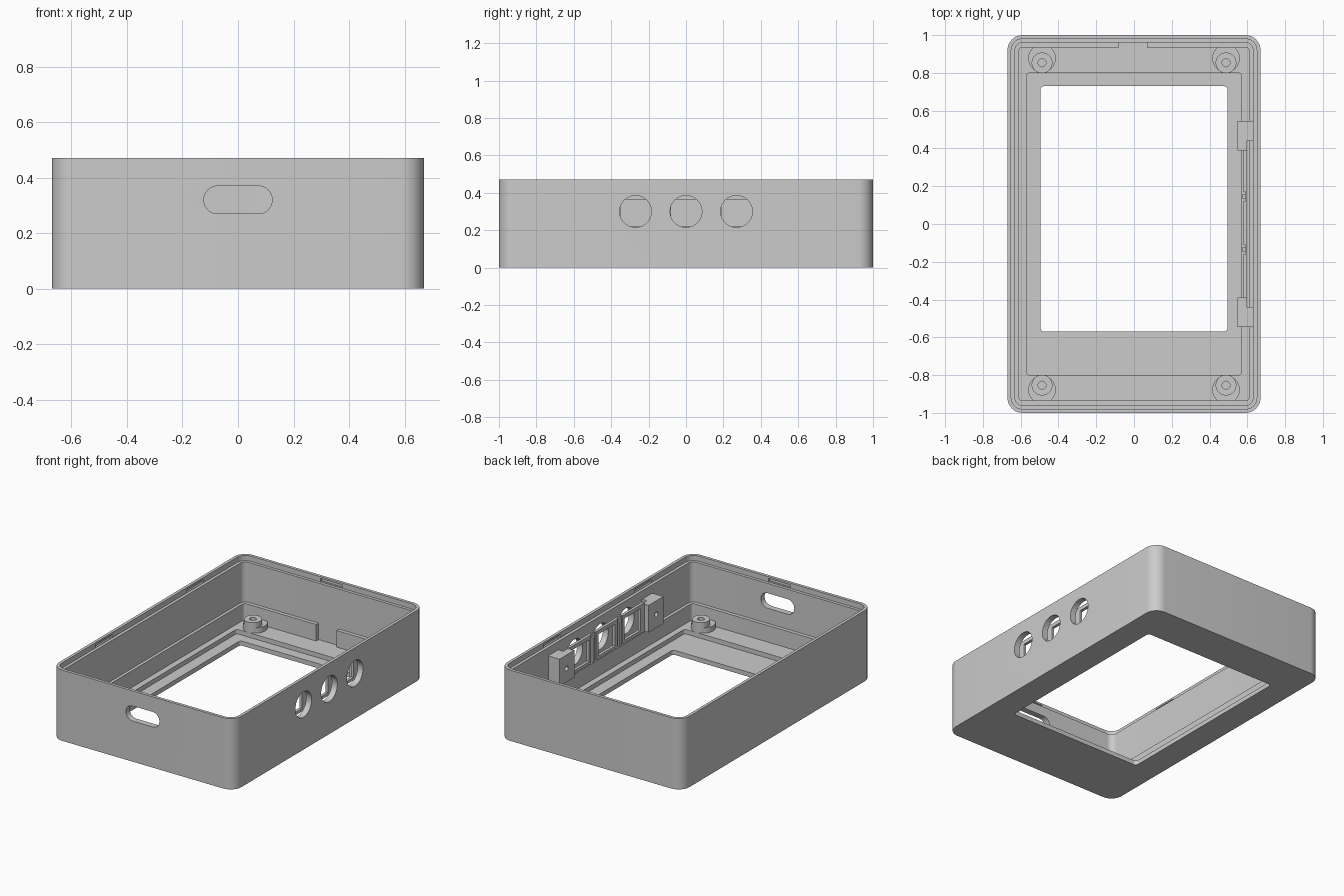
import bpy, bmesh, math

if "Cube" in bpy.data.objects:
    bpy.data.objects.remove(bpy.data.objects["Cube"])

grey = bpy.data.materials.new("grey_plastic")
grey.diffuse_color = (0.6, 0.6, 0.6, 1)
grey.use_nodes = True
grey.node_tree.nodes["Principled BSDF"].inputs["Base Color"].default_value = grey.diffuse_color


def rounded(hx, hy, r, cx=0, cy=0, n=10):
    """Outline of a rounded rectangle."""
    pts = []
    for k, (sx, sy) in enumerate([(1, 1), (-1, 1), (-1, -1), (1, -1)]):
        for i in range(n + 1):
            a = math.pi / 2 * (k + i / n)
            p = (cx + sx * (hx - r) + r * math.cos(a), cy + sy * (hy - r) + r * math.sin(a))
            if not pts or math.dist(p, pts[-1]) > 1e-5:
                pts.append(p)
    if math.dist(pts[0], pts[-1]) < 1e-5:
        pts.pop()
    return pts


def rect(x0, x1, y0, y1):
    return [(x1, y1), (x0, y1), (x0, y0), (x1, y0)]


def circle(cx, cy, r, n=40):
    return [(cx + r * math.cos(2 * math.pi * i / n), cy + r * math.sin(2 * math.pi * i / n))
            for i in range(n)]


AXES = {'z': lambda u, v, w: (u, v, w),
        'x': lambda u, v, w: (w, u, v),
        'y': lambda u, v, w: (u, w, v)}


def prism(name, outline, lo, hi, axis='z'):
    """Extrude an outline between two levels along an axis."""
    bm = bmesh.new()
    place = AXES[axis]
    a = [bm.verts.new(place(u, v, lo)) for u, v in outline]
    b = [bm.verts.new(place(u, v, hi)) for u, v in outline]
    bm.faces.new(a[::-1])
    bm.faces.new(b)
    for i in range(len(a)):
        j = (i + 1) % len(a)
        bm.faces.new((a[i], a[j], b[j], b[i]))
    bmesh.ops.recalc_face_normals(bm, faces=bm.faces)
    me = bpy.data.meshes.new(name)
    bm.to_mesh(me)
    bm.free()
    me.materials.append(grey)
    ob = bpy.data.objects.new(name, me)
    bpy.context.collection.objects.link(ob)
    return ob


def activate(ob):
    bpy.ops.object.select_all(action='DESELECT')
    ob.select_set(True)
    bpy.context.view_layer.objects.active = ob


def combine(ob, other, op='DIFFERENCE'):
    activate(ob)
    m = ob.modifiers.new("bool", 'BOOLEAN')
    m.operation, m.solver, m.object = op, 'EXACT', other
    bpy.ops.object.modifier_apply(modifier=m.name)
    bpy.data.objects.remove(other)


def cut(ob, outline, lo, hi, axis='z'):
    combine(ob, prism("cutter", outline, lo, hi, axis))


# Case shell: stepped cavity, floor recess and screen window
case = prism("case_shell", rounded(0.67, 1.0, 0.08), 0, 0.47)
cut(case, rounded(0.61, 0.935, 0.02), 0.06, 0.6)
cut(case, rounded(0.63, 0.96, 0.04), 0.17, 0.6)
cut(case, rounded(0.65, 0.98, 0.06), 0.435, 0.6)
cut(case, rounded(0.57, 0.8, 0.02), 0.03, 0.1)
cut(case, rounded(0.495, 0.65, 0.02, 0, 0.08), -0.1, 0.2)

# Gap in the back ledge
cut(case, rect(-0.08, 0.07, 0.9, 0.96), 0.06, 0.2)

# Cable slot in the front, button holes in the right wall
cut(case, rounded(0.123, 0.05, 0.05, 0, 0.32), -1.1, -0.9, 'y')
for y in (-0.27, 0, 0.27):
    cut(case, circle(y, 0.3, 0.085), 0.606, 0.8, 'x')

# Snap slots in the rim
for s in (-1, 1):
    cut(case, rect(-0.08, 0.08, s * 0.98 - 0.012, s * 0.98 + 0.012), 0.438, 0.458)
    for y in (-0.48, 0.48):
        cut(case, rect(s * 0.65 - 0.012, s * 0.65 + 0.012, y - 0.085, y + 0.085), 0.438, 0.458)

parts = [case]

# Screw bosses in the corners
for sx, nx in ((-1, "left"), (1, "right")):
    for sy, ny in ((-1, "front"), (1, "back")):
        x, y = sx * 0.487, sy * 0.853
        boss = prism(f"screw_boss_{ny}_{nx}", circle(x, sy * 0.877, 0.073), 0.05, 0.095)
        combine(boss, prism("post", circle(x, y, 0.055), 0.055, 0.13), 'UNION')
        cut(boss, circle(x, y, 0.021, 24), 0.065, 0.2)
        parts.append(boss)

# Button board mounts on the right wall, each with a screw hole
for s, n in ((-1, "front"), (1, "back")):
    y0, y1, ym = sorted((s * 0.39, s * 0.545)) + [s * 0.44]
    mount = prism(f"board_mount_{n}", rect(0.547, 0.595, y0, y1), 0.2, 0.38)
    a, b = sorted((ym, s * 0.545))
    combine(mount, prism("foot", rect(0.58, 0.64, a, b), 0.2, 0.38), 'UNION')
    cut(mount, circle(s * 0.47, 0.29, 0.016, 20), 0.5, 0.59, 'x')
    parts.append(mount)

# Button frame with three openings and two ribs
frame = prism("button_frame", rect(0.578, 0.597, -0.392, 0.392), 0.2, 0.39)
for y in (-0.265, 0.005, 0.275):
    cut(frame, rect(y - 0.085, y + 0.085, 0.22, 0.365), 0.5, 0.7, 'x')
# Shallow grooves beside the openings leave a thin web
for y in (-0.135, 0.145):
    cut(frame, rect(y - 0.027, y + 0.027, 0.1, 0.5), 0.5, 0.587, 'x')
    parts.append(prism("frame_rib", rect(0.574, 0.592, y - 0.012, y + 0.012), 0.2, 0.365))
parts.append(frame)

for ob in parts:
    activate(ob)
    bpy.ops.object.shade_smooth_by_angle(angle=math.radians(30))
